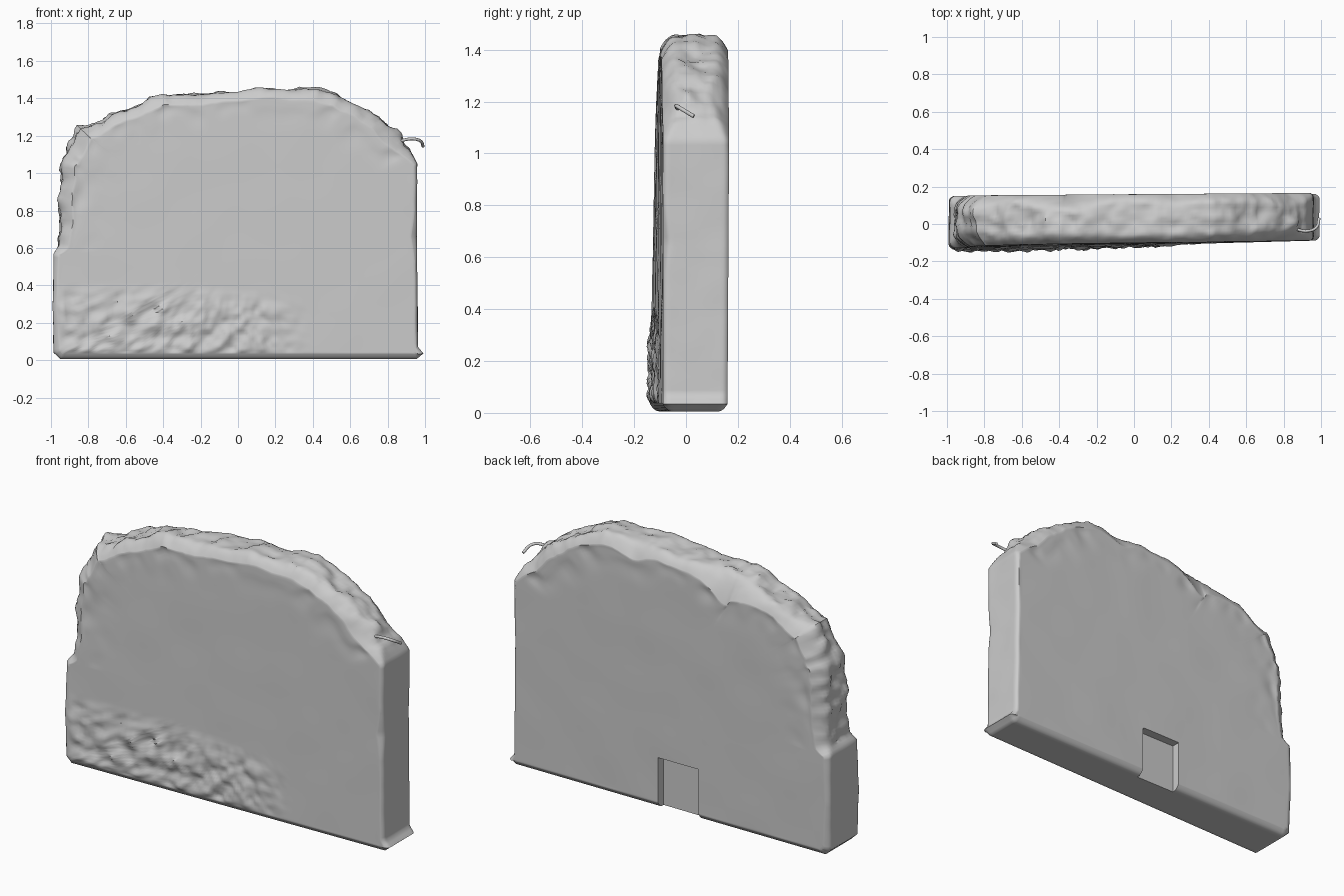
import bpy, bmesh, math
from mathutils import Vector, noise

if "Cube" in bpy.data.objects:
    bpy.data.objects.remove(bpy.data.objects["Cube"])

# outline of the slab seen from the front: x, z, chipped-edge inset
OUTLINE = [
    (-0.95, 0.006, .03), (-0.985, 0.04, .03), (-0.99, 0.3, .02), (-0.985, 0.57, .025),
    (-0.96, 0.61, .05), (-0.955, 0.8, .07), (-0.945, 1.05, .075), (-0.91, 1.13, .08),
    (-0.87, 1.17, .07), (-0.845, 1.24, .07), (-0.7, 1.30, .06), (-0.55, 1.36, .06),
    (-0.4, 1.42, .06), (-0.2, 1.42, .05), (0.0, 1.432, .045), (0.13, 1.455, .05),
    (0.42, 1.45, .055), (0.53, 1.42, .055), (0.65, 1.36, .06), (0.76, 1.28, .06),
    (0.86, 1.19, .06), (0.92, 1.13, .05), (0.957, 1.05, .015), (0.957, 0.8, .012),
    (0.955, 0.66, .03), (0.957, 0.53, .012), (0.962, 0.07, .012), (0.99, 0.035, .02),
    (0.955, 0.006, .03),
]
CENTRE = Vector((0, 0.6))
STEP = 0.018


def front_y(x, z):
    k = (x + 1) / 2
    return -0.14 * (1 - k) - 0.088 * k + z * (0.018 * (1 - k))


def back_y(x, z):
    return 0.153 + 0.007 * x + 0.006 * min(z, 1)


def n3(x, y, z, f):
    return noise.noise(Vector((x, y, z)) * f)


def resample():
    out = []
    for i, a in enumerate(OUTLINE):
        b = OUTLINE[(i + 1) % len(OUTLINE)]
        n = max(1, round(math.dist(a[:2], b[:2]) / STEP))
        for j in range(n):
            out.append(tuple(p + (q - p) * j / n for p, q in zip(a, b)))
    return out


def build_slab():
    pts = resample()
    N = len(pts)
    bm = bmesh.new()
    rows = []
    info = []
    for i, (x, z, e) in enumerate(pts):
        a, b = pts[i - 2], pts[(i + 2) % N]
        t = Vector((b[0] - a[0], b[1] - a[1])).normalized()
        w = min(1, max(0, (e - .03) / .03)) if z > .6 and (x < .5 or z > 1) else 0
        eb = e
        if z > 1:      # larger chips on the back edge
            eb += .11 * math.exp(-((x + .36) / .11) ** 2) + .04 * math.exp(-((x - .2) / .1) ** 2)
        elif x > .9 and z > .1:
            eb = .012
        info.append((Vector((x, z)), Vector((-t.y, t.x)), e, eb, w))

    def inset(p, nrm, d):
        return p - nrm * d

    # rough broken rim, from the front edge to the back edge
    M = 22
    for k in range(M + 1):
        s = .5 - .5 * math.cos(math.pi * k / M)
        row = []
        for p, nrm, e, eb, w in info:
            yf, yb = front_y(*p), back_y(*p)
            th = yb - yf
            wf, wb = max(.02, e * 1.1) / th, max(.02, min(eb, .1) * 1.1) / th
            d = e * max(0, 1 - s / wf) ** 2 + eb * max(0, 1 - (1 - s) / wb) ** 2
            y = yf + th * s
            edge = .5 + .5 * math.sin(math.pi * s)
            r = w * edge * (.03 * n3(p.x, y, p.y, 7) + .018 * n3(p.x, y, p.y, 17)
                            + .008 * n3(p.x, y, p.y, 38))
            r += .0025 * n3(p.x, y, p.y, 9) * (p.y > .03)
            q = inset(p, nrm, d - r)
            row.append(Vector((q.x, y, max(q.y, .003))))
        rows.append(row)

    # front and back faces as rings closing on the centre
    def rings(edge, yfun, back):
        res = []
        for k in range(1, 34):
            t = 1 - (k / 34) ** 1.25
            row = []
            for v, (_, _, _, _, w) in zip(edge, info):
                x, z = v.x * t, CENTRE.y + (v.z - CENTRE.y) * t
                y = yfun(x, z)
                blend = min(1, (1 - t) * 25)
                dent = w * t ** 14 * .03 * max(0, n3(x, 5, z, 9) + .15) * blend
                if back:
                    y -= dent
                else:
                    m = max(0, min(1, (.37 - z - .08 * max(x, -.4)) / .1)) \
                        * max(0, min(1, (.4 - x) / .35)) * blend
                    y += dent - m * (.006 + .022 * n3(x, 2, z, 13) + .012 * n3(x, 2, z, 26))
                y += .002 * n3(x, 1, z, 4)
                row.append(Vector((x, y, z)))
            res.append(row)
        return res

    front = rings(rows[0], front_y, False)
    back = rings(rows[-1], back_y, True)
    allrows = [[bm.verts.new(v) for v in r] for r in front[::-1] + rows + back]
    for r0, r1 in zip(allrows, allrows[1:]):
        for i in range(N):
            j = (i + 1) % N
            bm.faces.new((r0[i], r0[j], r1[j], r1[i]))
    for r, f in ((allrows[0], front_y), (allrows[-1], back_y)):
        c = bm.verts.new((0, f(0, .6), .6))
        for i in range(N):
            bm.faces.new((r[i], r[(i + 1) % N], c))
    bmesh.ops.recalc_face_normals(bm, faces=bm.faces)
    me = bpy.data.meshes.new("stone_slab")
    bm.to_mesh(me)
    bm.free()
    ob = bpy.data.objects.new("stone_slab", me)
    bpy.context.collection.objects.link(ob)
    return ob


slab = build_slab()

# rectangular socket low on the back
bpy.ops.mesh.primitive_cube_add(size=1, location=(-.06, .205, .095))
cutter = bpy.context.object
cutter.name = "socket_cutter"
cutter.scale = (.25, .2, .39)
cutter.hide_render = True
mod = slab.modifiers.new("socket", 'BOOLEAN')
mod.operation, mod.solver, mod.object = 'DIFFERENCE', 'EXACT', cutter
bpy.ops.object.select_all(action='DESELECT')
slab.select_set(True)
bpy.context.view_layer.objects.active = slab
bpy.ops.object.modifier_apply(modifier="socket")
bpy.data.objects.remove(cutter)
bpy.ops.object.shade_smooth_by_angle(angle=math.radians(45))

# bent wire sticking out of the right shoulder
cu = bpy.data.curves.new("wire_hook", 'CURVE')
cu.dimensions = '3D'
cu.bevel_depth = .008
cu.bevel_resolution = 2
cu.use_fill_caps = True
sp = cu.splines.new('BEZIER')
path = [(.80, .0, 1.14), (.86, -.025, 1.168), (.93, -.037, 1.183), (.975, -.018, 1.172), (.99, .03, 1.143)]
sp.bezier_points.add(len(path) - 1)
for bp, co in zip(sp.bezier_points, path):
    bp.co = co
    bp.handle_left_type = bp.handle_right_type = 'AUTO'
bpy.context.collection.objects.link(bpy.data.objects.new("wire_hook", cu))
